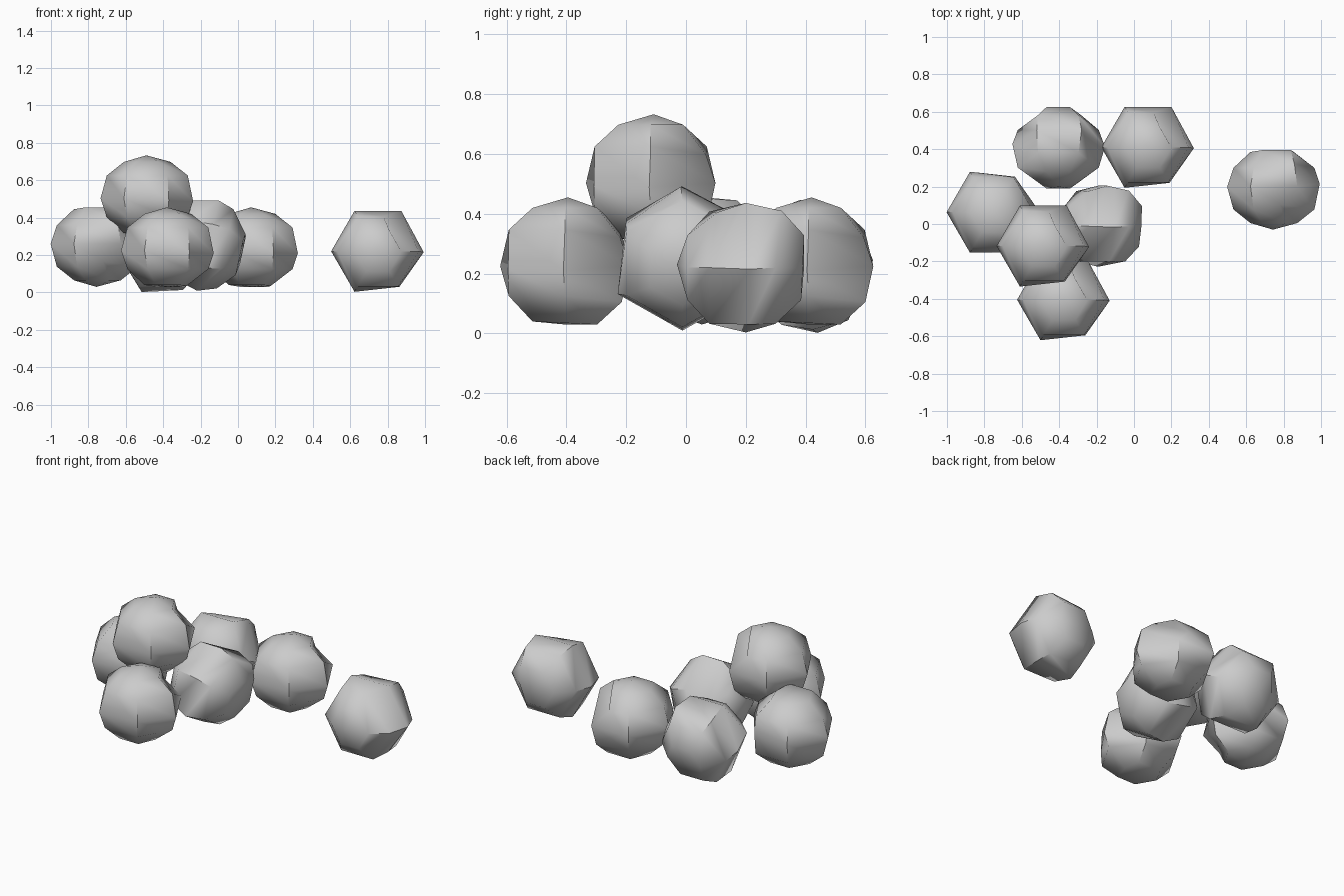
import bpy, bmesh
from math import radians, cos, sin, atan2, degrees

if "Cube" in bpy.data.objects:
    bpy.data.objects.remove(bpy.data.objects["Cube"])

# One shared rock: a six-sided ball with a few chipped corners
RINGS = [(0.0625 * 2, 0.195), (0.2165, 0.122), (0.25, 0.0), (0.2165, -0.10), (0.125, -0.185)]
TOP, BOTTOM = 0.23, -0.195
CHIPS = {
    (1, 1): (0.03, 0.185, 0.095),     # corner knocked sideways
    (2, 5): (0.115, -0.19, -0.01),    # corner pulled inwards
    (2, 0): (0.245, -0.005, -0.015),
    (3, 1): (0.11, 0.19, -0.12),
    (4, 1): (0.09, 0.108, -0.195),    # flattened underside
    (4, 2): (-0.0625, 0.108, -0.195),
    (4, 0): (0.10, 0.0, -0.19),
}


def make_rock_mesh():
    bm = bmesh.new()
    rows = []
    for i, (r, z) in enumerate(RINGS):
        row = []
        for j in range(6):
            a = radians(60 * j)
            row.append(bm.verts.new(CHIPS.get((i, j), (r * cos(a), r * sin(a), z))))
        rows.append(row)
    top = bm.verts.new((-0.005, 0.01, TOP))
    bottom = bm.verts.new((0, 0, BOTTOM))
    for j in range(6):
        k = (j + 1) % 6
        bm.faces.new((top, rows[0][j], rows[0][k]))
        bm.faces.new((bottom, rows[-1][k], rows[-1][j]))
        for upper, lower in zip(rows, rows[1:]):
            bm.faces.new((upper[j], lower[j], lower[k], upper[k]))
    bmesh.ops.recalc_face_normals(bm, faces=bm.faces)
    mesh = bpy.data.meshes.new("rock")
    bm.to_mesh(mesh)
    bm.free()
    return mesh


# Placement of each rock: location and rotation in degrees
ROCKS = {
    "front_rock": ((-0.375, -0.405, 0.225), (0, 0, 0)),
    "back_rock": ((0.075, 0.41, 0.225), (0, 0, 0)),
    "stacked_rock": ((-0.485, -0.118, 0.503), (0, 0, 0)),
    "left_rock": ((-0.752, 0.063, 0.26), (180, 0, 0)),
    "stray_rock": ((0.748, 0.2, 0.22), (90, 0, 0)),
    "middle_rock": ((-0.167, -0.012, 0.254), (0, -78, 0)),
    "back_left_rock": ((-0.405, 0.412, 0.225), (-65, 0, 180)),
}

rock_mesh = make_rock_mesh()
for name, (loc, rot) in ROCKS.items():
    rock = bpy.data.objects.new(name, rock_mesh.copy())
    rock.location = loc
    rock.rotation_euler = [radians(a) for a in rot]
    bpy.context.collection.objects.link(rock)
    # Smooth over the shallow ring edges, keep the steep corners crisp
    bpy.ops.object.select_all(action='DESELECT')
    rock.select_set(True)
    bpy.context.view_layer.objects.active = rock
    bpy.ops.object.shade_smooth_by_angle(angle=radians(50))
